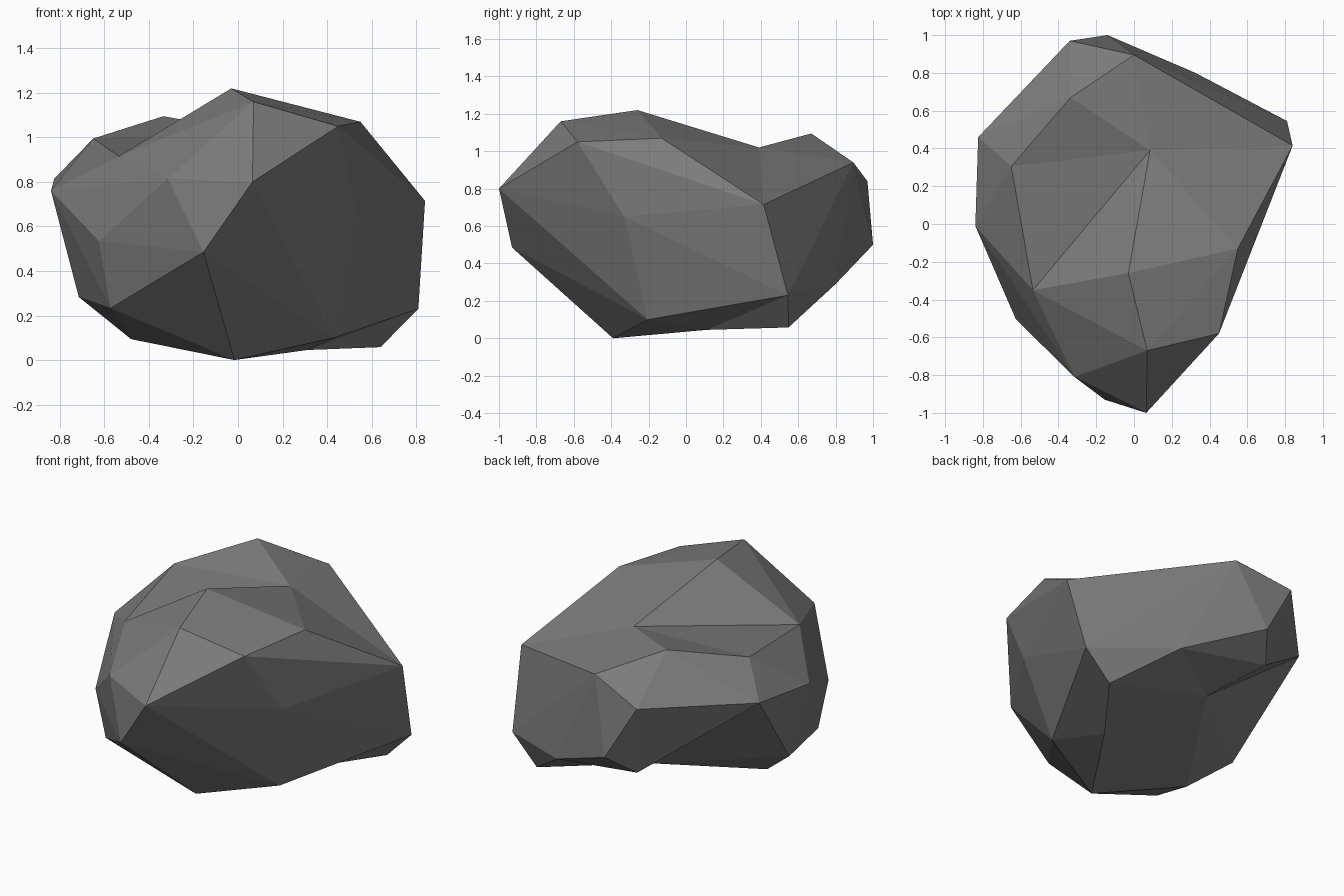
import bpy, bmesh

if "Cube" in bpy.data.objects:
    bpy.data.objects.remove(bpy.data.objects["Cube"])

# Corner points of the rock, grouped by where they sit
CORNERS = {
    # crown
    "peak": (-.03, -.26, 1.22), "peak_f": (.07, -.67, 1.16),
    "top_rf": (.45, -.58, 1.05), "top_r": (.55, -.13, 1.07),
    "top_lf": (-.535, -.35, .915), "top_l": (-.65, .305, .995),
    "top_bl": (-.335, .67, 1.095), "top_b": (0, .895, .94),
    # middle band
    "right": (.84, .415, .715), "right_f": (.535, -.33, .65),
    "front": (.065, -1, .80), "front_low": (-.155, -.93, .485),
    "front_l": (-.315, -.81, .815), "left_f": (-.625, -.505, .535),
    "left": (-.84, -.01, .76), "left_b": (-.825, .46, .815),
    "back_l": (-.34, .97, .84), "back": (-.14, 1, .50),
    # lower band and base
    "back_r": (.325, .80, .29), "back_low": (-.257, .845, .378),
    "low_r": (.81, .545, .23), "foot_br": (.64, .548, .058),
    "foot_r": (.43, -.205, .10), "foot_f": (-.016, -.39, 0),
    "foot_l": (-.48, -.11, .094), "low_l": (-.715, .01, .283),
    "low_lf": (-.572, -.48, .233),
}

# Hollows: a sunken point and the rim of corners around it
HOLLOWS = [
    ("dip_top", (.085, .39, 1.02),
     "peak top_lf top_l top_bl top_b right top_r"),
    ("dip_back", (-.105, .51, .268),
     "foot_l low_l left_b back_low back_r foot_br foot_f"),
    ("dip_base", (.31, .11, .045),
     "foot_f foot_r low_r foot_br dip_back"),
]

bm = bmesh.new()
v = {name: bm.verts.new(co) for name, co in CORNERS.items()}

# Faceted outer body
bmesh.ops.convex_hull(bm, input=list(bm.verts))


def hollow(name, co, rim):
    """Replace the faces spanning a rim with a fan to a sunken point."""
    ring = {v[n] for n in rim.split()}
    cap = [f for f in bm.faces if all(w in ring for w in f.verts)]
    capset = set(cap)
    edges = {e for f in cap for e in f.edges
             if sum(g in capset for g in e.link_faces) == 1}
    pairs = [tuple(e.verts) for e in edges]
    bmesh.ops.delete(bm, geom=cap, context='FACES')
    v[name] = bm.verts.new(co)
    for a, b in pairs:
        bm.faces.new((a, b, v[name]))


for h in HOLLOWS:
    hollow(*h)

bmesh.ops.recalc_face_normals(bm, faces=list(bm.faces))
mesh = bpy.data.meshes.new("rock")
bm.to_mesh(mesh)
bm.free()

# Single stone colour, flat faces
stone = bpy.data.materials.new("grey stone")
stone.diffuse_color = (.2, .2, .2, 1)
stone.use_nodes = True
stone.node_tree.nodes["Principled BSDF"].inputs["Base Color"].default_value = stone.diffuse_color
mesh.materials.append(stone)
rock = bpy.data.objects.new("rock", mesh)
bpy.context.collection.objects.link(rock)
